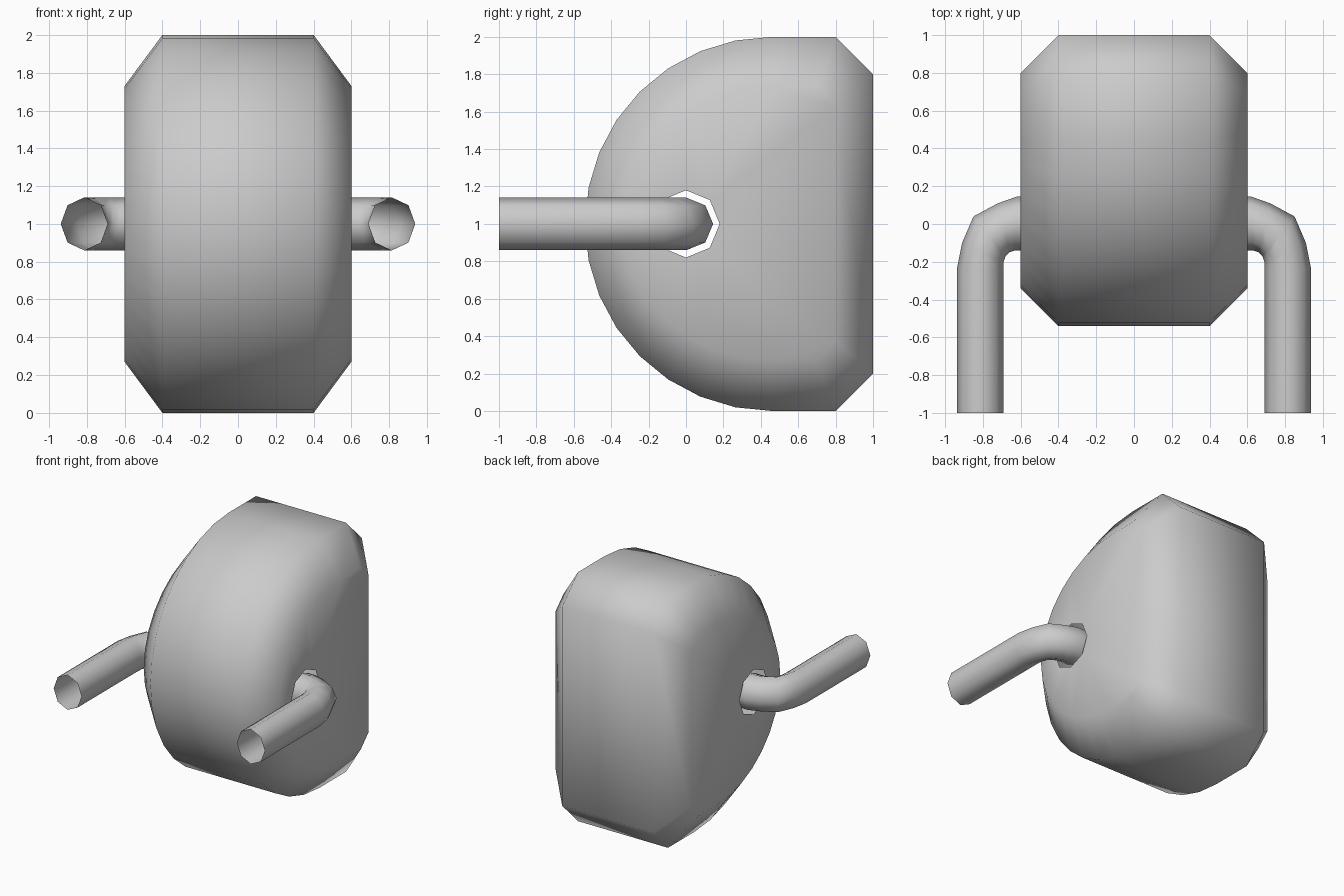
import bpy, bmesh
from math import sin, cos, pi, radians
from mathutils import Vector

if "Cube" in bpy.data.objects:
    bpy.data.objects.remove(bpy.data.objects["Cube"])


def finish(bm, name):
    bmesh.ops.recalc_face_normals(bm, faces=bm.faces)
    for f in bm.faces:
        f.smooth = True
    me = bpy.data.meshes.new(name)
    bm.to_mesh(me)
    bm.free()
    ob = bpy.data.objects.new(name, me)
    bpy.context.collection.objects.link(ob)
    return ob


def bridge(bm, a, b):
    n = len(a)
    for i in range(n):
        j = (i + 1) % n
        bm.faces.new((a[i], a[j], b[j], b[i]))


def profile(ry, rz, back):
    # half-round front with a chamfered flat back
    arc = [(0.46 - ry * sin(pi * i / 16), 1 + rz * cos(pi * i / 16)) for i in range(17)]
    return arc + [(y, 1 - z) for y, z in back] + [(y, 1 + z) for y, z in reversed(back)]


# body: hollow shell, chamfered at both sides, with an octagonal arm hole each side
bm = bmesh.new()
rim = profile(1.0, 1.0, [(0.8, 1.0), (1.0, 0.8)])
side = profile(0.8, 0.73, [(0.7, 0.73), (0.8, 0.63)])
rings = [[bm.verts.new((x, y, z)) for y, z in p]
         for x, p in ((-0.6, side), (-0.4, rim), (0.4, rim), (0.6, side))]
for a, b in zip(rings, rings[1:]):
    bridge(bm, a, b)
for ring in (rings[0], rings[-1]):
    x = ring[0].co.x
    hole = [bm.verts.new((x, 0.18 * cos(i * pi / 4), 1 + 0.18 * sin(i * pi / 4))) for i in range(8)]
    edges = []
    for loop in (ring, hole):
        for i, v in enumerate(loop):
            w = loop[(i + 1) % len(loop)]
            edges.append(bm.edges.get((v, w)) or bm.edges.new((v, w)))
    bmesh.ops.triangle_fill(bm, edges=edges, use_beauty=True, normal=(1, 0, 0))
finish(bm, "body")

# arms: open octagonal tubes, each section given by its inner and outer point (x, y)
sections = [((0.55, -0.14), (0.55, 0.145)), ((0.63, -0.14), (0.62, 0.145)),
            ((0.66, -0.15), (0.72, 0.11)), ((0.68, -0.17), (0.85, 0.04)),
            ((0.69, -0.2), (0.91, -0.1)), ((0.69, -0.24), (0.938, -0.24)),
            ((0.69, -1.0), (0.938, -1.0))]
for s, name in ((1, "right_arm"), (-1, "left_arm")):
    bm = bmesh.new()
    rings = []
    for inner, outer in sections:
        a, b = Vector((*inner, 1)), Vector((*outer, 1))
        mid, half = (a + b) / 2, (b - a) / 2
        ring = []
        for i in range(8):
            t = i * pi / 4
            p = mid + half * cos(t) + Vector((0, 0, 0.14 * sin(t)))
            ring.append(bm.verts.new((s * p.x, p.y, p.z)))
        rings.append(ring)
    for a, b in zip(rings, rings[1:]):
        bridge(bm, a, b)
    finish(bm, name)
